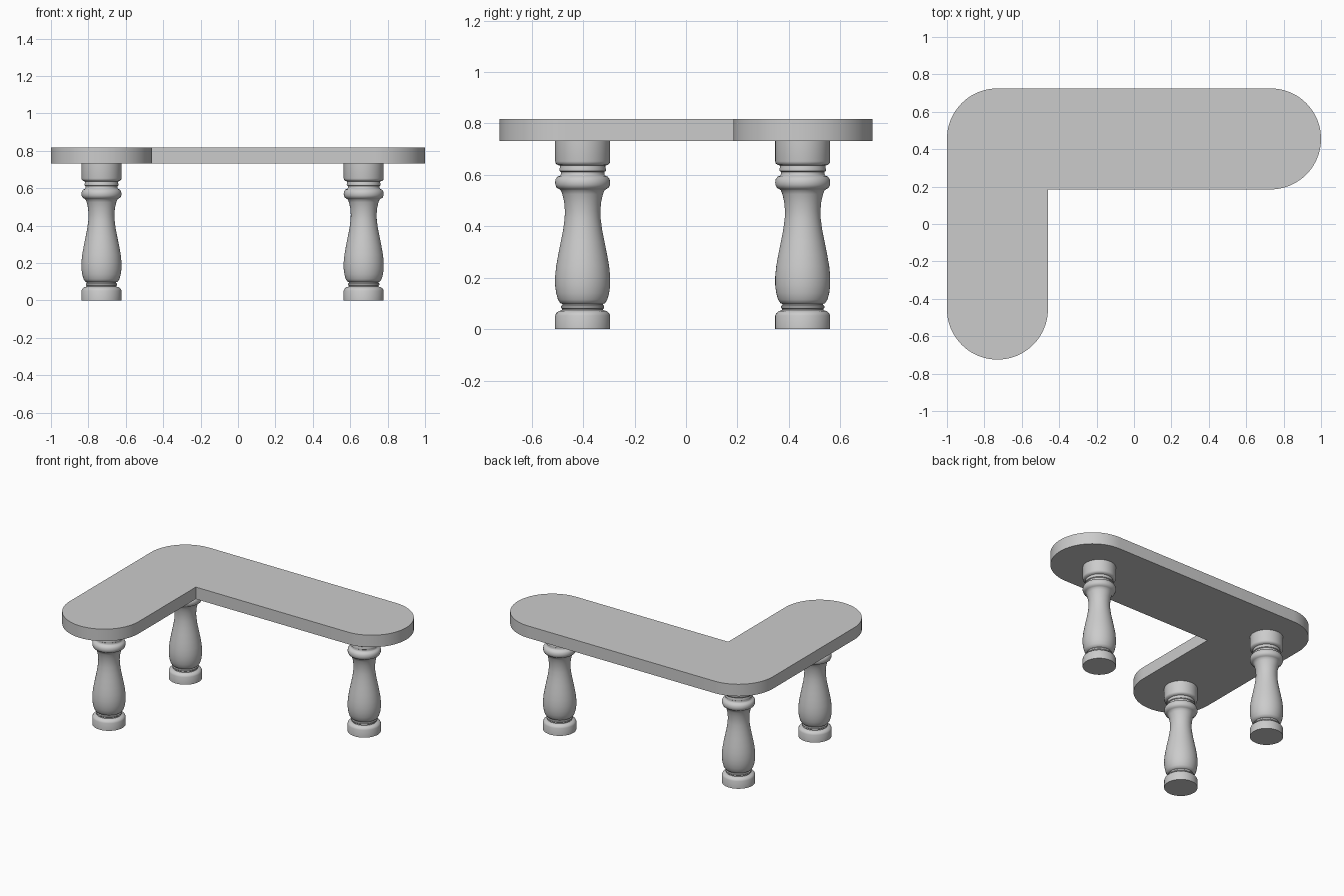
import bpy, bmesh
from math import cos, sin, pi, radians

if "Cube" in bpy.data.objects:
    bpy.data.objects.remove(bpy.data.objects["Cube"])

R = 0.27              # half width of each arm
X, Y = 0.73, 0.455    # arm centre lines
Z0, Z1 = 0.732, 0.817


def finish(bm, name, angle):
    bmesh.ops.recalc_face_normals(bm, faces=bm.faces)
    mesh = bpy.data.meshes.new(name)
    bm.to_mesh(mesh)
    bm.free()
    ob = bpy.data.objects.new(name, mesh)
    bpy.context.collection.objects.link(ob)
    bpy.ops.object.select_all(action='DESELECT')
    ob.select_set(True)
    bpy.context.view_layer.objects.active = ob
    bpy.ops.object.shade_smooth_by_angle(angle=radians(angle))
    return ob


def arc(cx, cy, a0, a1, n):
    return [(cx + R * cos(radians(a0 + (a1 - a0) * i / n)),
             cy + R * sin(radians(a0 + (a1 - a0) * i / n))) for i in range(n + 1)]


# L-shaped top: two round ends, round outer corner, sharp inner corner
outline = (arc(-X, -Y, 180, 360, 40) + [(-X + R, Y - R)]
           + arc(X, Y, -90, 90, 40) + arc(-X, Y, 90, 180, 20))
bm = bmesh.new()
face = bm.faces.new([bm.verts.new((x, y, Z0)) for x, y in outline])
ext = bmesh.ops.extrude_face_region(bm, geom=[face], use_keep_orig=True)
bmesh.ops.translate(bm, vec=(0, 0, Z1 - Z0),
                    verts=[v for v in ext['geom'] if isinstance(v, bmesh.types.BMVert)])
top = finish(bm, "table_top", 30)

# Turned leg profile: (radius, height)
profile = [
    (0, 0), (0.107, 0), (0.107, 0.053), (0.103, 0.062), (0.094, 0.070), (0.080, 0.074),
    (0.080, 0.079), (0.084, 0.083), (0.084, 0.090), (0.079, 0.094), (0.079, 0.098),
    (0.087, 0.101), (0.096, 0.115), (0.103, 0.140), (0.107, 0.170), (0.107, 0.205),
    (0.103, 0.245), (0.095, 0.290), (0.085, 0.340), (0.076, 0.385), (0.070, 0.430),
    (0.069, 0.460), (0.072, 0.495), (0.079, 0.525), (0.085, 0.540), (0.092, 0.545),
    (0.101, 0.550), (0.106, 0.561), (0.107, 0.571), (0.105, 0.583), (0.098, 0.593),
    (0.088, 0.597), (0.085, 0.602), (0.085, 0.612), (0.090, 0.615), (0.091, 0.622),
    (0.088, 0.630), (0.088, 0.636), (0.098, 0.639), (0.105, 0.645), (0.107, 0.653),
    (0.107, Z0), (0, Z0)]


def leg(name, x, y):
    bm = bmesh.new()
    vs = [bm.verts.new((r, 0, z)) for r, z in profile]
    es = [bm.edges.new(p) for p in zip(vs, vs[1:])]
    bmesh.ops.spin(bm, geom=vs + es, cent=(0, 0, 0), axis=(0, 0, 1),
                   angle=2 * pi, steps=48, use_duplicate=False)
    bmesh.ops.remove_doubles(bm, verts=bm.verts, dist=1e-4)
    finish(bm, name, 40).location = (x, y, 0)


# Legs under both ends and the corner
leg("front_leg", -0.73, -0.402)
leg("corner_leg", -0.73, 0.454)
leg("right_leg", 0.672, 0.454)
